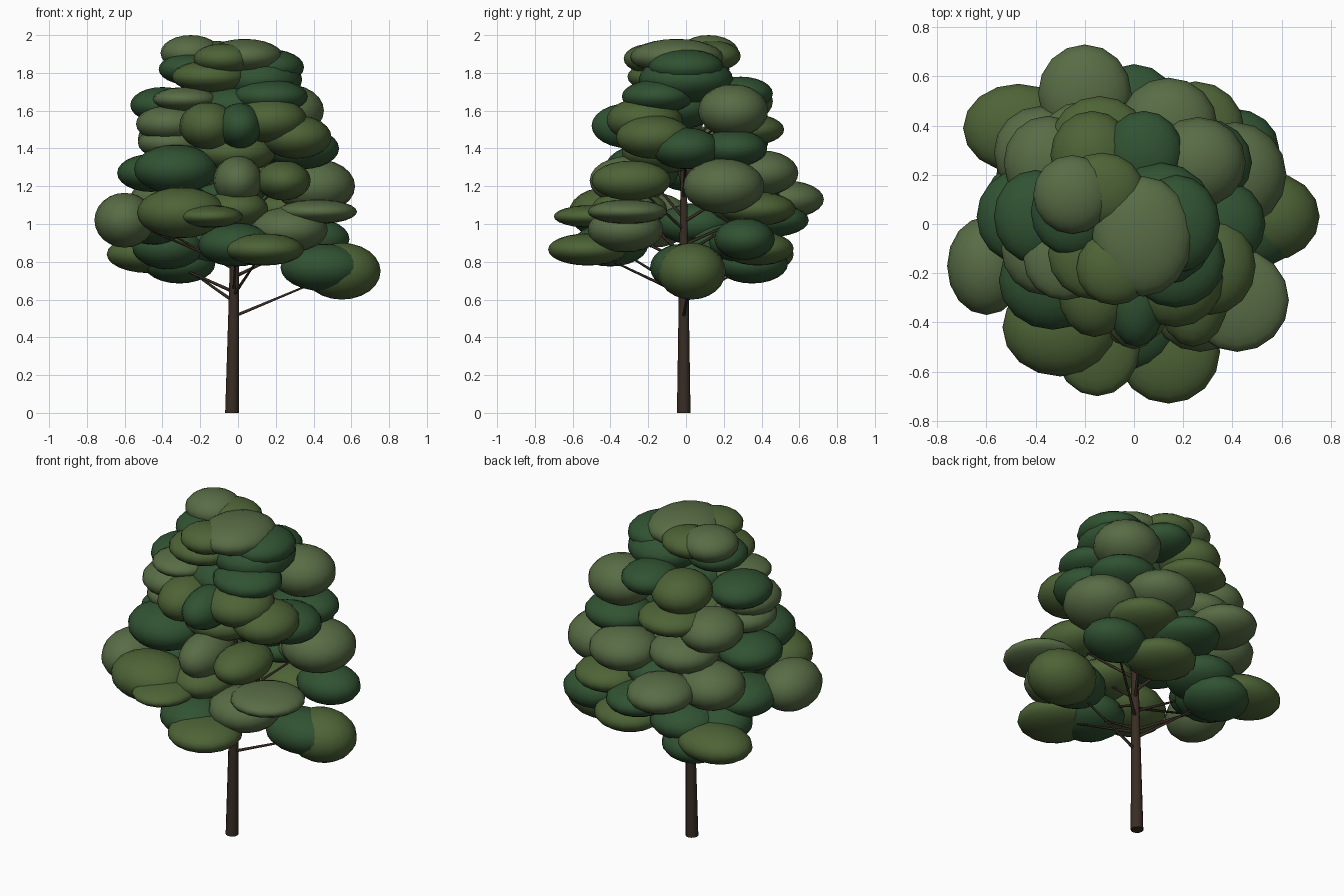
import bpy, bmesh
from mathutils import Vector, Matrix


def material(name, rgb):
    m = bpy.data.materials.new(name)
    m.diffuse_color = (*rgb, 1)
    return m


BARK = material("bark", (0.04, 0.026, 0.017))
LEAF = {"d": material("leaf_dark", (0.03, 0.085, 0.032)),
        "o": material("leaf_olive", (0.075, 0.125, 0.037)),
        "l": material("leaf_light", (0.097, 0.15, 0.06))}


def finish(bm, name, mat):
    me = bpy.data.meshes.new(name)
    bm.to_mesh(me)
    bm.free()
    me.materials.append(mat)
    ob = bpy.data.objects.new(name, me)
    bpy.context.collection.objects.link(ob)
    return ob


def limb(name, a, b, r1, r2, sides):
    a, b = Vector(a), Vector(b)
    d = b - a
    bm = bmesh.new()
    bmesh.ops.create_cone(bm, cap_ends=True, segments=sides, radius1=r1, radius2=r2, depth=d.length)
    rot = Vector((0, 0, 1)).rotation_difference(d).to_matrix().to_4x4()
    bmesh.ops.transform(bm, matrix=Matrix.Translation((a + b) / 2) @ rot, verts=bm.verts)
    for f in bm.faces:
        f.smooth = len(f.verts) == 4
    return finish(bm, name, BARK)


def trunk_at(z):
    return Vector((-0.032 + 0.016 * z, -0.012, z))


def tier(name, clumps, branch_drop):
    # flattened leaf clumps, every other one joined to the trunk by a thin rising branch
    for i, (x, y, z, rx, ry, rz, tone) in enumerate(clumps):
        bm = bmesh.new()
        bmesh.ops.create_uvsphere(bm, u_segments=16, v_segments=12, radius=1,
                                  matrix=Matrix.Translation((x, y, z)) @ Matrix.Diagonal((rx, ry, rz, 1)))
        for f in bm.faces:
            f.smooth = True
        finish(bm, f"{name}_clump_{i}", LEAF[tone])
        if i % 2 == 0:
            limb(f"{name}_branch_{i}", trunk_at(z - branch_drop), (x, y, z), 0.009, 0.004, 6)


# trunk
limb("trunk", trunk_at(0), trunk_at(1.8), 0.036, 0.008, 12)

# lowest foliage, front and sides
tier("low_front", [
    (0.55, 0.03, 0.75, 0.205, 0.18, 0.15, "o"),
    (0.45, -0.02, 0.77, 0.225, 0.17, 0.125, "d"),
    (0.14, -0.52, 0.865, 0.21, 0.21, 0.085, "o"),
    (0.27, -0.32, 0.97, 0.205, 0.2, 0.12, "l"),
    (-0.01, -0.4, 0.89, 0.2, 0.2, 0.115, "d"),
], 0.24)

# lowest foliage, back
tier("low_back", [
    (-0.47, 0.39, 0.84, 0.225, 0.18, 0.1, "o"),
    (-0.22, 0.32, 0.9, 0.2, 0.2, 0.11, "d"),
    (-0.31, 0.35, 0.79, 0.19, 0.19, 0.105, "d"),
    (0.12, 0.38, 0.87, 0.2, 0.19, 0.09, "o"),
    (0.4, 0.31, 0.92, 0.19, 0.16, 0.11, "d"),
    (-0.37, 0.2, 0.88, 0.19, 0.18, 0.12, "d"),
], 0.2)

# second tier
tier("mid_low", [
    (-0.6, -0.17, 1.02, 0.16, 0.2, 0.145, "l"),
    (-0.3, -0.42, 1.06, 0.235, 0.2, 0.135, "o"),
    (-0.15, -0.5, 1.04, 0.175, 0.2, 0.06, "o"),
    (0.42, -0.31, 1.065, 0.21, 0.21, 0.065, "l"),
    (-0.01, -0.3, 1.08, 0.17, 0.2, 0.1, "o"),
    (0.41, 0.2, 1.2, 0.21, 0.215, 0.145, "l"),
    (-0.2, 0.53, 1.13, 0.19, 0.2, 0.1, "l"),
    (0.0, 0.44, 1.02, 0.19, 0.21, 0.09, "d"),
    (0.25, 0.38, 1.08, 0.2, 0.2, 0.09, "o"),
    (-0.38, 0.29, 1.13, 0.19, 0.19, 0.13, "l"),
    (-0.45, 0.05, 1.0, 0.17, 0.2, 0.11, "d"),
    (-0.05, 0.32, 1.15, 0.19, 0.18, 0.1, "d"),
], 0.24)

# third tier
tier("mid", [
    (-0.33, -0.23, 1.29, 0.22, 0.2, 0.13, "d"),
    (0.0, -0.3, 1.23, 0.13, 0.21, 0.13, "l"),
    (0.24, -0.29, 1.23, 0.145, 0.21, 0.105, "o"),
    (-0.46, 0.03, 1.27, 0.18, 0.19, 0.1, "d"),
    (0.14, 0.4, 1.27, 0.2, 0.195, 0.12, "l"),
    (-0.2, 0.3, 1.3, 0.2, 0.2, 0.11, "l"),
    (0.34, 0.0, 1.4, 0.195, 0.185, 0.11, "d"),
    (0.31, -0.17, 1.46, 0.185, 0.2, 0.115, "o"),
    (-0.35, -0.07, 1.43, 0.18, 0.19, 0.09, "l"),
    (0.28, 0.25, 1.4, 0.2, 0.18, 0.1, "d"),
    (-0.35, 0.25, 1.45, 0.18, 0.19, 0.12, "l"),
    (-0.02, -0.12, 1.38, 0.22, 0.22, 0.11, "o"),
], 0.26)

# fourth tier
tier("upper", [
    (-0.16, -0.27, 1.52, 0.15, 0.19, 0.125, "o"),
    (0.01, -0.3, 1.52, 0.12, 0.2, 0.12, "d"),
    (0.17, -0.22, 1.55, 0.195, 0.2, 0.12, "o"),
    (-0.36, -0.1, 1.53, 0.18, 0.19, 0.1, "l"),
    (-0.14, 0.33, 1.5, 0.2, 0.19, 0.085, "o"),
    (-0.4, 0.03, 1.63, 0.17, 0.19, 0.095, "d"),
    (0.26, 0.25, 1.6, 0.195, 0.185, 0.14, "l"),
    (-0.28, -0.14, 1.66, 0.17, 0.17, 0.065, "l"),
    (0.17, -0.15, 1.675, 0.2, 0.19, 0.09, "d"),
    (0.04, 0.29, 1.69, 0.16, 0.17, 0.09, "d"),
    (-0.17, 0.28, 1.65, 0.17, 0.18, 0.12, "o"),
    (-0.03, -0.05, 1.62, 0.22, 0.22, 0.12, "d"),
], 0.24)

# crown
tier("crown", [
    (0.11, 0.0, 1.765, 0.23, 0.25, 0.125, "d"),
    (0.17, 0.0, 1.83, 0.18, 0.2, 0.095, "d"),
    (-0.15, -0.12, 1.78, 0.2, 0.19, 0.085, "o"),
    (-0.25, 0.05, 1.82, 0.17, 0.18, 0.085, "d"),
    (-0.08, -0.18, 1.875, 0.155, 0.15, 0.08, "o"),
    (0.035, -0.05, 1.885, 0.205, 0.245, 0.095, "l"),
    (-0.13, 0.14, 1.89, 0.17, 0.15, 0.08, "o"),
    (-0.25, 0.12, 1.905, 0.16, 0.16, 0.095, "l"),
], 0.2)
